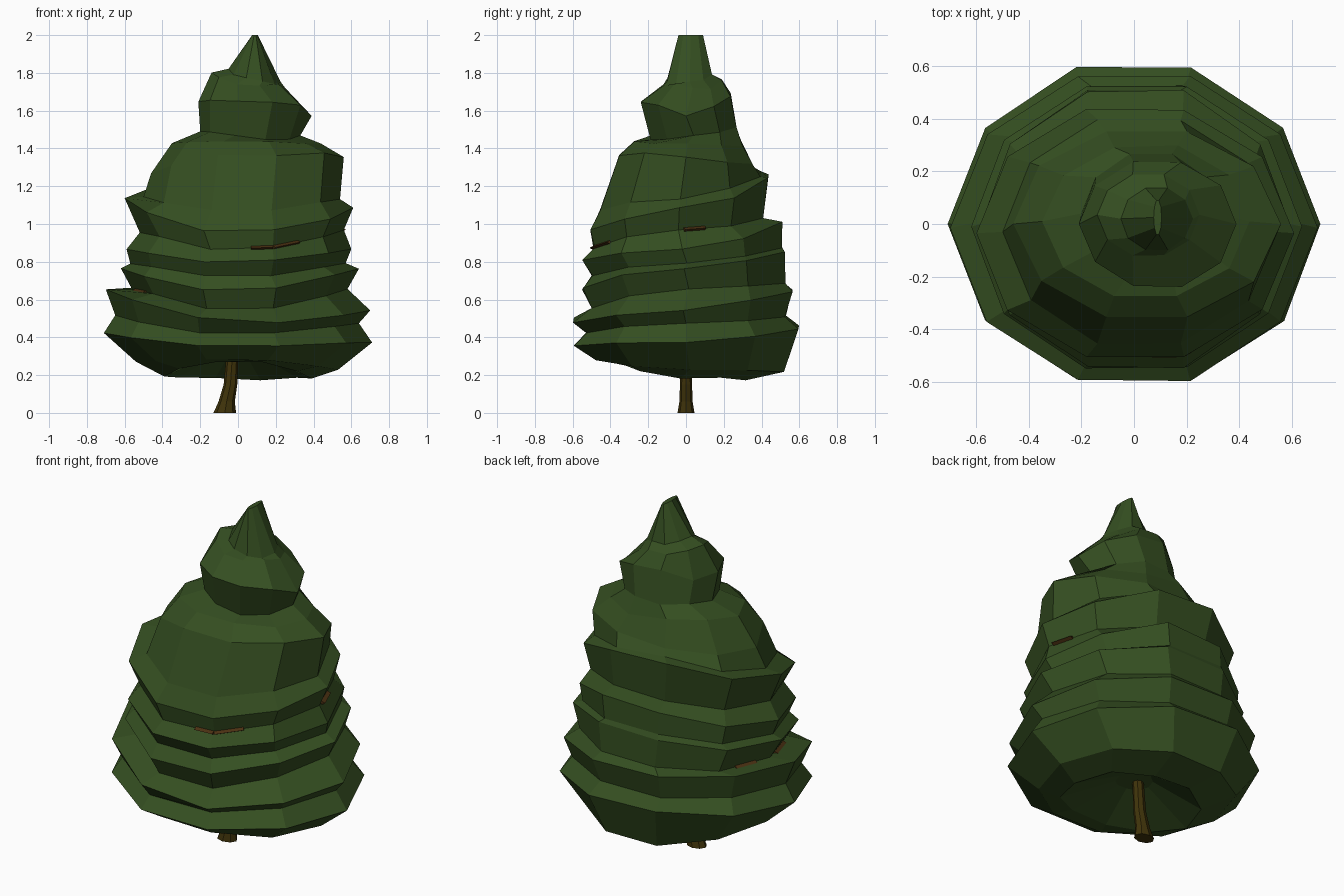
import bpy, math, random
from mathutils import Vector

if "Cube" in bpy.data.objects:
    bpy.data.objects.remove(bpy.data.objects["Cube"])

random.seed(4)
SIDES = 10


def material(name, rgb):
    m = bpy.data.materials.new(name)
    m.diffuse_color = (*rgb, 1)
    m.use_nodes = True
    m.node_tree.nodes["Principled BSDF"].inputs["Base Color"].default_value = m.diffuse_color
    return m


GREEN = material("needle green", (0.035, 0.077, 0.015))
BARK = material("bark brown", (0.05, 0.033, 0.003))
TWIG = material("twig red brown", (0.07, 0.03, 0.006))


def loft(name, rings, mat):
    """Skin equal-length rings with flat faces and close both ends."""
    n = len(rings[0])
    verts = [v for r in rings for v in r]
    faces = []
    for i in range(len(rings) - 1):
        for j in range(n):
            k = (j + 1) % n
            a, b = i * n, (i + 1) * n
            faces.append((a + j, a + k, b + k, b + j))
    faces.append(tuple(reversed(range(n))))
    faces.append(tuple(range(len(verts) - n, len(verts))))
    me = bpy.data.meshes.new(name)
    me.from_pydata([tuple(v) for v in verts], [], faces)
    me.materials.append(mat)
    ob = bpy.data.objects.new(name, me)
    bpy.context.collection.objects.link(ob)
    return ob


def foliage_ring(left, right, front, back, zl, zr, zf, zb, jitter=0.015):
    """Ring through four extents, each side having its own height."""
    pts = []
    for j in range(SIDES):
        a = 2 * math.pi * j / SIDES
        c, s = math.cos(a), math.sin(a)
        x = (left + right) / 2 + (right - left) / 2 * c
        y = (front + back) / 2 + (back - front) / 2 * s / 0.951
        z = c * c * (zr if c > 0 else zl) + s * s * (zb if s > 0 else zf)
        k = 1 - random.uniform(0, jitter) * (abs(s) > 0.1)
        pts.append(Vector((x * k, y * k, z + random.uniform(-jitter, jitter) * 0.6)))
    return pts


# Underside dish and lower skirt: left, right, front, back, then their heights
skirt = [
    (-.10, .10, -.10, .10, .33, .33, .33, .33),
    (-.39, .39, -.38, .32, .20, .18, .28, .18),
    (-.54, .53, -.48, .52, .27, .23, .29, .22),
]
# Branch tips of the wavy tiers
tips = [
    (-.71, .71, -.60, .60, .42, .37, .35, .46),
    (-.70, .70, -.60, .57, .66, .55, .48, .66),
    (-.62, .64, -.55, .53, .76, .77, .65, .86),
    (-.59, .60, -.55, .51, .87, .87, .80, 1.02),
    (-.60, .61, -.51, .44, 1.13, 1.08, .95, 1.27),
]
# Folds above each of the first four tiers
folds = [
    (-.65, .64, -.53, .53, .52, .47, .41, .52),
    (-.56, .58, -.50, .53, .66, .66, .55, .68),
    (-.57, .57, -.50, .51, .79, .80, .72, .89),
    (-.52, .56, -.49, .41, .96, .97, .865, 1.03),
]
# Smooth shoulder, neck, bulge and pointed top
crown = [
    (-.50, .54, -.46, .40, 1.14, 1.13, 1.05, 1.28),
    (-.46, .56, -.36, .36, 1.28, 1.35, 1.38, 1.32),
    (-.35, .44, -.28, .30, 1.44, 1.42, 1.42, 1.43),
    (-.20, .33, -.19, .27, 1.50, 1.46, 1.45, 1.50),
    (-.21, .39, -.24, .24, 1.63, 1.59, 1.66, 1.68),
    (-.14, .25, -.12, .19, 1.81, 1.71, 1.75, 1.75),
    (-.05, .225, -.10, .14, 1.82, 1.74, 1.77, 1.78),
    (.075, .105, -.04, .09, 2.0, 2.0, 2.0, 2.0),
]

rings = [foliage_ring(*r) for r in skirt]
fold_rings = [foliage_ring(*r) for r in folds]
for i, t in enumerate(tips):
    rings.append(foliage_ring(*t))
    if i < len(folds):
        rings.append(fold_rings[i])
rings += [foliage_ring(*r, jitter=0.03) for r in crown[:-1]]
rings.append(foliage_ring(*crown[-1], jitter=0))
loft("foliage", rings, GREEN)

# Bent trunk: centre x, height, x radius, y radius
trunk = [(-.07, 0, .06, .045), (-.06, .06, .043, .035), (-.04, .15, .036, .032),
         (-.03, .3, .032, .03), (0, .55, .028, .028)]
loft("trunk", [[Vector((x + rx * math.cos(math.pi * j / 4), ry * math.sin(math.pi * j / 4), z))
                for j in range(8)] for x, z, rx, ry in trunk], BARK)


# Thin twigs lying in the folds, only just showing
def twig(name, fold, side, start, end, r=0.012):
    p, q = fold_rings[fold][side], fold_rings[fold][(side + 1) % SIDES]
    a, b = p.lerp(q, start), p.lerp(q, end)
    d = (b - a).normalized()
    u = d.cross(Vector((0, 0, 1))).normalized()
    w = u.cross(d)
    offs = [u * 2, w, -u * 2, -w]
    loft(name, [[c + o * r for o in offs] for c in (a, b)], TWIG)


twig("front_twig", 3, 7, .65, 1)
twig("front_right_twig", 3, 8, 0, .5)
twig("left_twig", 1, 5, .2, .7)
twig("back_left_twig", 1, 4, .3, .7)
twig("right_twig", 3, 0, .1, .5)
